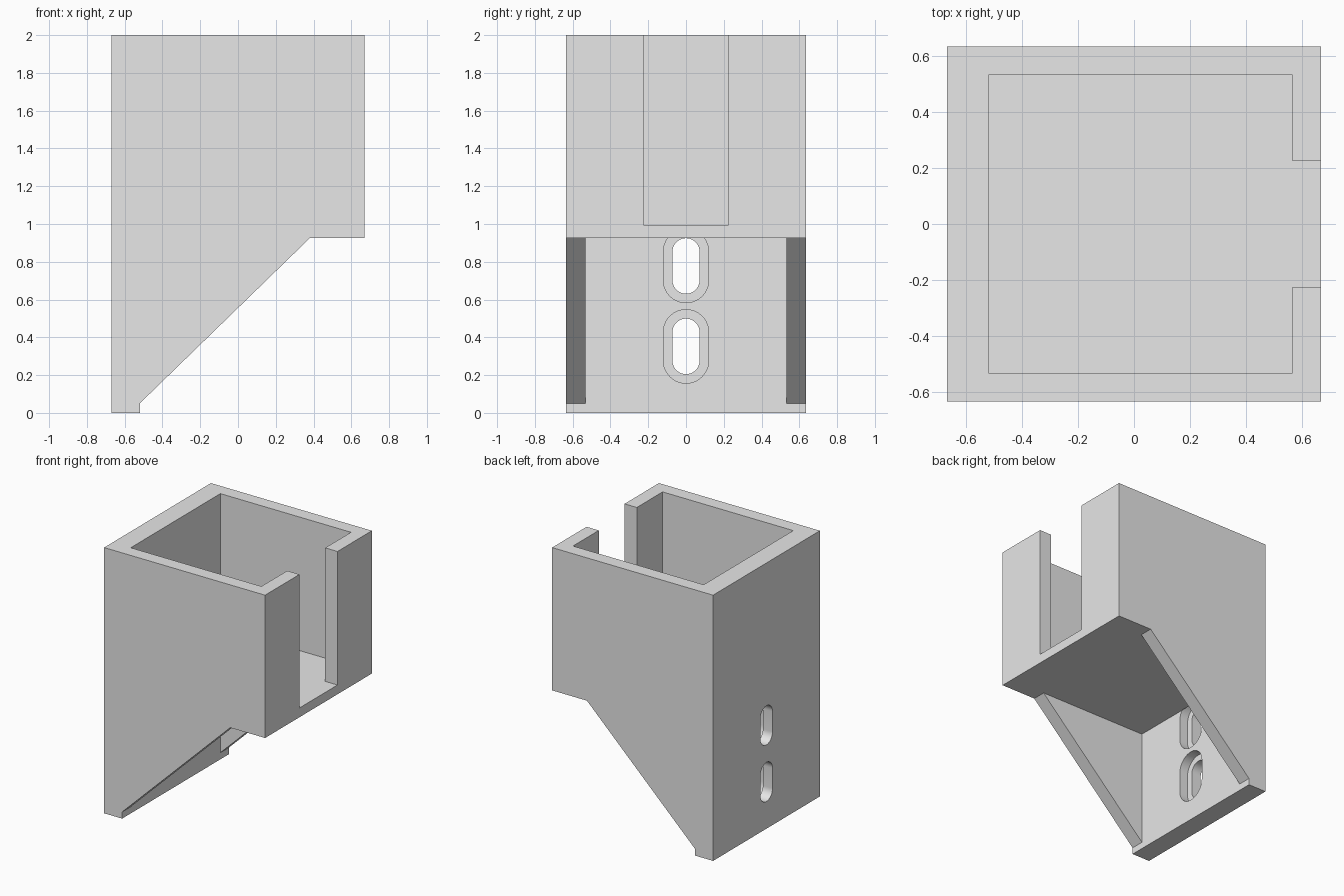
import bpy, bmesh, math
from mathutils import Vector

old = bpy.data.objects.get("Cube")
if old:
    bpy.data.objects.remove(old, do_unlink=True)

grey = bpy.data.materials.new("light grey plastic")
grey.use_nodes = True
grey.diffuse_color = (0.8, 0.8, 0.8, 1)
grey.node_tree.nodes["Principled BSDF"].inputs["Base Color"].default_value = (0.8, 0.8, 0.8, 1)


def prism(name, points, offset):
    """Extrude a closed outline of 3D points along offset."""
    bm = bmesh.new()
    face = bm.faces.new([bm.verts.new(p) for p in points])
    ext = bmesh.ops.extrude_face_region(bm, geom=[face])
    moved = [g for g in ext["geom"] if isinstance(g, bmesh.types.BMVert)]
    bmesh.ops.translate(bm, verts=moved, vec=Vector(offset))
    bmesh.ops.recalc_face_normals(bm, faces=bm.faces)
    mesh = bpy.data.meshes.new(name)
    bm.to_mesh(mesh)
    bm.free()
    mesh.materials.append(grey)
    obj = bpy.data.objects.new(name, mesh)
    bpy.context.collection.objects.link(obj)
    return obj


def box(name, x0, x1, half_y, z0, z1):
    outline = [(x0, -half_y, z0), (x1, -half_y, z0), (x1, -half_y, z1), (x0, -half_y, z1)]
    return prism(name, outline, (0, 2 * half_y, 0))


def slot(name, x0, x1, radius, z, half_straight, steps=20):
    """Rounded slot running up the wall, cut along x."""
    outline = []
    for start, sign in ((0, 1), (math.pi, -1)):
        for i in range(steps + 1):
            a = start + math.pi * i / steps
            outline.append((x0, radius * math.cos(a),
                            z + sign * half_straight + radius * math.sin(a)))
    return prism(name, outline, (x1 - x0, 0, 0))


HALF_X, HALF_Y, TOP = 0.67, 0.635, 2.0
WALL_X, INNER_Y = -0.52, 0.533
FLOOR_LOW, FLOOR_TOP = 0.925, 0.995

# Outer body with the sloping lower braces
side = [(-HALF_X, 0), (WALL_X, 0), (WALL_X, 0.05), (0.38, FLOOR_LOW),
        (HALF_X, FLOOR_LOW), (HALF_X, TOP), (-HALF_X, TOP)]
holder = prism("wall_holder", [(x, -HALF_Y, z) for x, z in side], (0, 2 * HALF_Y, 0))

# Upper pocket, front opening and the hollow between the braces
cutters = [
    box("pocket_cutter", WALL_X, 0.568, INNER_Y, FLOOR_TOP, TOP + 0.1),
    box("opening_cutter", 0.4, HALF_X + 0.1, 0.226, FLOOR_TOP, TOP + 0.1),
    box("hollow_cutter", WALL_X, 0.6, INNER_Y, -0.1, FLOOR_LOW),
]

# Screw slots with wider recesses on the inner face
for label, z in (("lower", 0.352), ("upper", 0.778)):
    cutters.append(slot(label + "_slot_cutter", -0.8, WALL_X + 0.002, 0.072, z, 0.075))
    cutters.append(slot(label + "_recess_cutter", WALL_X - 0.07, WALL_X + 0.001, 0.12, z, 0.075))

for cutter in cutters:
    mod = holder.modifiers.new(cutter.name, "BOOLEAN")
    mod.operation = "DIFFERENCE"
    mod.solver = "EXACT"
    mod.object = cutter
    cutter.hide_render = True
    cutter.display_type = "WIRE"

# Apply the cuts, then drop the cutters
bpy.context.view_layer.objects.active = holder
holder.select_set(True)
for cutter in cutters:
    bpy.ops.object.modifier_apply(modifier=cutter.name)
    bpy.data.objects.remove(cutter, do_unlink=True)

bpy.ops.object.select_all(action="DESELECT")
holder.select_set(True)
bpy.ops.object.shade_smooth_by_angle(angle=math.radians(30))
